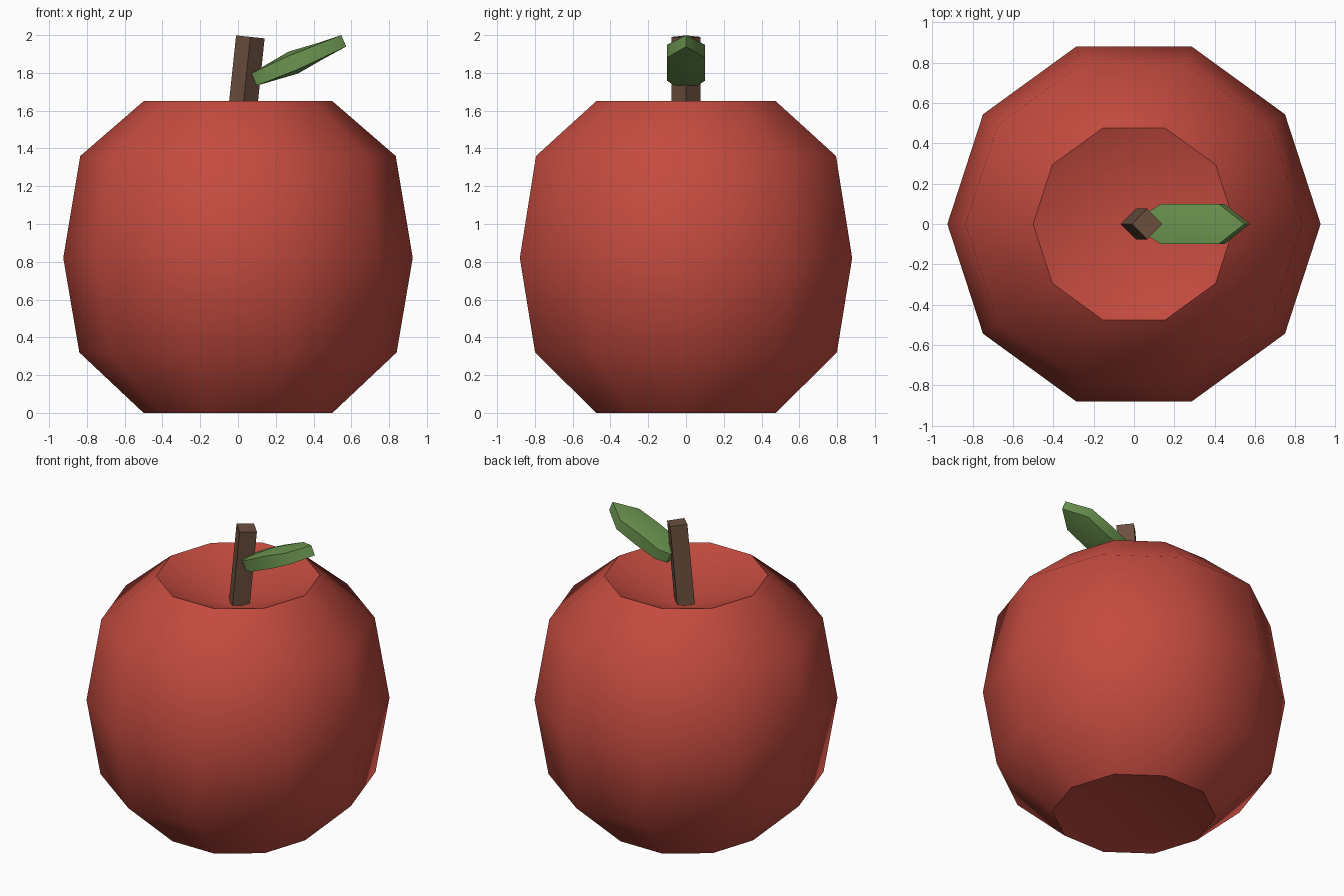
import bpy, bmesh
from math import cos, sin, pi, radians
from mathutils import Matrix, Vector

if "Cube" in bpy.data.objects:
    bpy.data.objects.remove(bpy.data.objects["Cube"])


def finish(name, bm, color, angle):
    bmesh.ops.recalc_face_normals(bm, faces=bm.faces)
    me = bpy.data.meshes.new(name)
    bm.to_mesh(me)
    bm.free()
    ob = bpy.data.objects.new(name, me)
    bpy.context.collection.objects.link(ob)
    mat = bpy.data.materials.new(name + "_colour")
    mat.diffuse_color = (*color, 1)
    mat.use_nodes = True
    mat.node_tree.nodes["Principled BSDF"].inputs["Base Color"].default_value = mat.diffuse_color
    me.materials.append(mat)
    bpy.ops.object.select_all(action='DESELECT')
    ob.select_set(True)
    bpy.context.view_layer.objects.active = ob
    if angle:
        bpy.ops.object.shade_smooth_by_angle(angle=radians(angle))
    return ob


# Fruit: ten-sided lathe with a dimple at each end
SIDES = 10
profile = [(0.5, 0), (0.84, 0.32), (0.925, 0.82), (0.835, 1.36), (0.5, 1.65)]
bm = bmesh.new()
rings = [[bm.verts.new((r * cos(2 * pi * i / SIDES), r * sin(2 * pi * i / SIDES), z))
          for i in range(SIDES)] for r, z in profile]
bottom = bm.verts.new((0, 0, 0.1))
top = bm.verts.new((0, 0, 1.45))
for i in range(SIDES):
    j = (i + 1) % SIDES
    for a, b in zip(rings, rings[1:]):
        bm.faces.new((a[i], a[j], b[j], b[i]))
    bm.faces.new((rings[0][j], rings[0][i], bottom))
    bm.faces.new((rings[-1][i], rings[-1][j], top))
finish("fruit", bm, (0.55, 0.07, 0.05), 50)

# Stem: four-sided, leaning slightly to the right
bm = bmesh.new()
bmesh.ops.create_cone(bm, cap_ends=True, segments=4, radius1=0.076, radius2=0.076, depth=0.56)
for v in bm.verts:  # corners on the x and y axes
    k = round(abs(v.co.x) / 0.076, 2)
    if 0.1 < k < 0.9:
        v.co = Matrix.Rotation(pi / 4, 3, 'Z') @ v.co
bm.transform(Matrix.Translation((0.036, 0, 1.712)) @ Matrix.Rotation(radians(6), 4, 'Y'))
finish("stem", bm, (0.15, 0.08, 0.05), 0)

# Leaf: stations of (distance, half width, edge thickness, middle thickness)
stations = [(0, 0.06, 0.07, 0.07), (0.07, 0.1, 0.075, 0.088),
            (0.226, 0.1, 0.085, 0.126), (0.38, 0.1, 0.075, 0.09)]
bm = bmesh.new()
sections = []
for s, w, e, m in stations:
    pts = [(-w, e), (0, m), (w, e), (w, -e), (0, -m), (-w, -e)]
    sections.append([bm.verts.new((s, y, t / 2)) for y, t in pts])
for a, b in zip(sections, sections[1:]):
    for i in range(6):
        j = (i + 1) % 6
        bm.faces.new((a[i], a[j], b[j], b[i]))
bm.faces.new(sections[0])
tip_up, tip_low = (bm.verts.new((0.517, 0, z)) for z in (0.033, -0.033))
end = sections[-1]
for f in ((end[0], end[1], tip_up), (end[1], end[2], tip_up),
          (end[2], end[3], tip_low, tip_up), (end[3], end[4], tip_low),
          (end[4], end[5], tip_low), (end[5], end[0], tip_up, tip_low)):
    bm.faces.new(f)
bm.transform(Matrix.Translation((0.085, 0, 1.765)) @ Matrix.Rotation(radians(-23.3), 4, 'Y'))
finish("leaf", bm, (0.15, 0.30, 0.08), 40)
